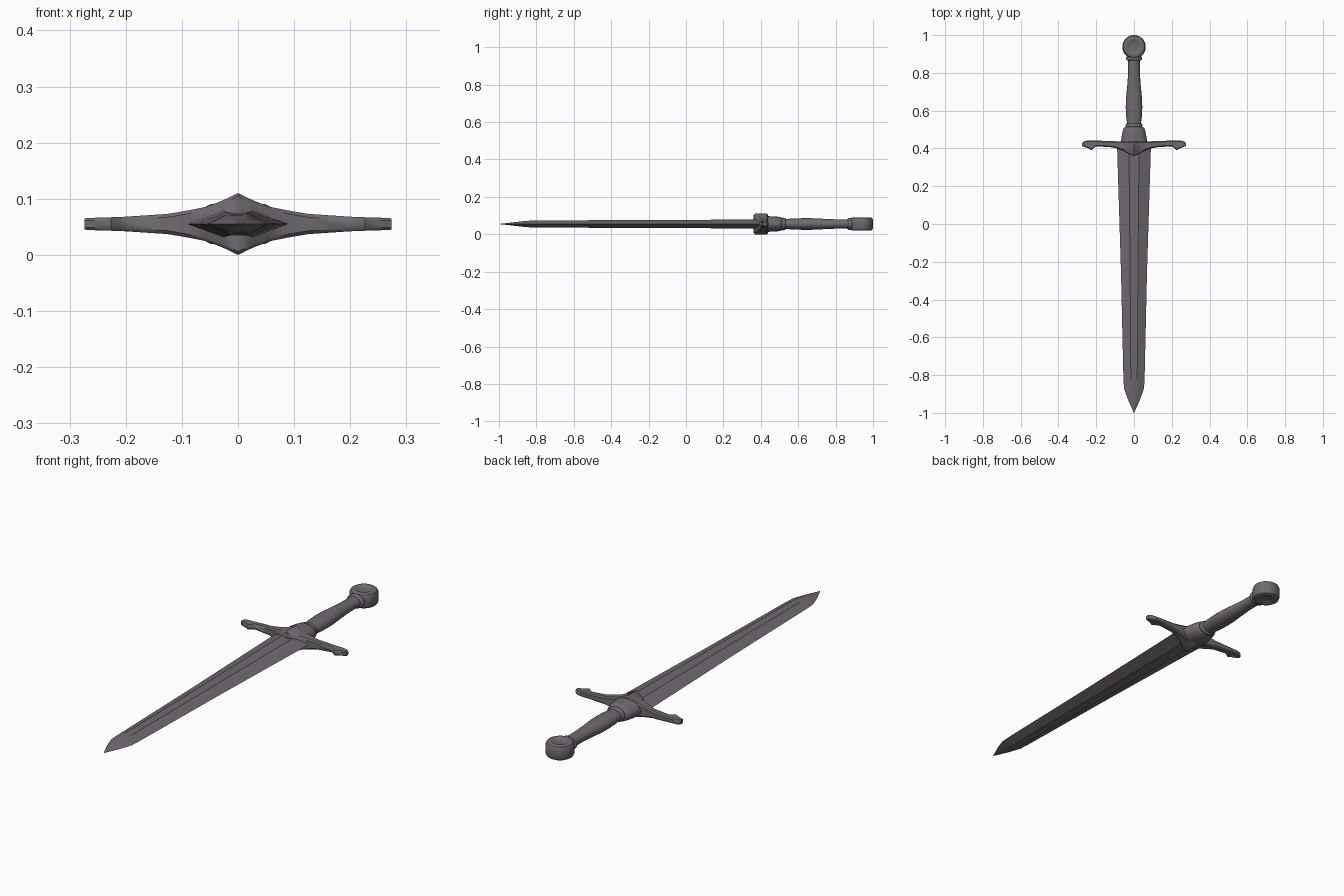
import bpy, bmesh, math

cube = bpy.data.objects.get("Cube")
if cube:
    bpy.data.objects.remove(cube, do_unlink=True)

MID = 0.055  # height of the sword's middle plane

steel = bpy.data.materials.new("grey_steel")
steel.use_nodes = True
colour = (0.165, 0.143, 0.165, 1)
steel.diffuse_color = colour
steel.node_tree.nodes["Principled BSDF"].inputs["Base Color"].default_value = colour


def loft(name, rings, angle):
    """Skin a row of closed rings, cap both ends and shade by angle."""
    bm = bmesh.new()
    rows = [[bm.verts.new((x, y, z + MID)) for x, y, z in ring] for ring in rings]
    n = len(rows[0])
    for a, b in zip(rows, rows[1:]):
        for i in range(n):
            j = (i + 1) % n
            bm.faces.new((a[i], a[j], b[j], b[i]))
    bm.faces.new(rows[0])
    bm.faces.new(rows[-1])
    bmesh.ops.remove_doubles(bm, verts=bm.verts, dist=0.00005)
    bmesh.ops.recalc_face_normals(bm, faces=bm.faces)
    mesh = bpy.data.meshes.new(name)
    bm.to_mesh(mesh)
    bm.free()
    mesh.materials.append(steel)
    obj = bpy.data.objects.new(name, mesh)
    bpy.context.collection.objects.link(obj)
    bpy.ops.object.select_all(action='DESELECT')
    obj.select_set(True)
    bpy.context.view_layer.objects.active = obj
    bpy.ops.object.shade_smooth_by_angle(angle=math.radians(angle))
    return obj


def ellipse_y(y, rx, rz, n=24):
    return [(rx * math.cos(t), y, rz * math.sin(t))
            for t in (2 * math.pi * i / n for i in range(n))]


# Blade: diamond section with a shallow groove, narrowing to the point
def blade_ring(y, w, h, groove):
    half = [(w, 0), (w * 0.3, h), (w * 0.16, h * groove),
            (-w * 0.16, h * groove), (-w * 0.3, h)]
    lower = [(-x, -z) for x, z in half]
    return [(x, y, z) for x, z in half + lower]


blade = [(0.42, 0.09, 0.024, 0.86), (-0.25, 0.069, 0.021, 0.88),
         (-0.82, 0.056, 0.019, 0.96), (-0.87, 0.053, 0.015, 1),
         (-0.93, 0.032, 0.008, 1), (-1.0, 0.0003, 0.0003, 1)]
loft("blade", [blade_ring(*s) for s in blade], 8)


# Crossguard: chamfered box section swept along x, tall in the middle
def guard_ring(x, front, back, h):
    c = min(0.006, h * 0.4)
    return [(x, front + c, -h), (x, back - c, -h), (x, back, -h + c), (x, back, h - c),
            (x, back - c, h), (x, front + c, h), (x, front, h - c), (x, front, -h + c)]


# half-span stations: x, front y, back y, half height
arm = [(0, 0.362, 0.438, 0.055), (0.025, 0.37, 0.438, 0.043), (0.055, 0.388, 0.438, 0.031),
       (0.09, 0.4, 0.438, 0.024), (0.125, 0.407, 0.439, 0.018), (0.2, 0.411, 0.442, 0.013),
       (0.213, 0.402, 0.442, 0.0125), (0.226, 0.391, 0.442, 0.012),
       (0.24, 0.4, 0.442, 0.0115), (0.26, 0.407, 0.44, 0.011), (0.274, 0.412, 0.43, 0.01)]
stations = [(-x, f, b, h) for x, f, b, h in reversed(arm[1:])] + arm
loft("crossguard", [guard_ring(*s) for s in stations], 40)

# Collar between guard and grip
collar = [(0.43, 0.071, 0.042), (0.46, 0.066, 0.041), (0.49, 0.06, 0.039),
          (0.508, 0.054, 0.036), (0.514, 0.045, 0.032)]
loft("collar", [ellipse_y(*s) for s in collar], 45)

# Waisted grip
grip = [(0.51, 0.037, 0.028), (0.535, 0.037, 0.027), (0.57, 0.042, 0.029),
        (0.62, 0.044, 0.031), (0.67, 0.042, 0.031), (0.73, 0.036, 0.028),
        (0.8, 0.031, 0.025), (0.85, 0.031, 0.025), (0.9, 0.034, 0.027)]
loft("grip", [ellipse_y(*s) for s in grip], 45)

# Rounded rings at both ends of the grip
for name, y, rx, rz in (("lower_grip_ring", 0.522, 0.045, 0.034),
                        ("upper_grip_ring", 0.877, 0.043, 0.032)):
    profile = [(-0.011, 0.85), (-0.007, 0.96), (0, 1), (0.007, 0.96), (0.011, 0.85)]
    loft(name, [ellipse_y(y + d, rx * s, rz * s) for d, s in profile], 50)

# Disc pommel with dished faces
rim = [(0.012, 0.027), (0.028, 0.029), (0.038, 0.035), (0.048, 0.036),
       (0.057, 0.031), (0.062, 0.02)]
outline = rim + [(r, -z) for r, z in reversed(rim)]
loft("pommel", [[(x, y + 0.938, z) for x, y, _ in
                 ((r * math.cos(t), r * math.sin(t), 0)
                  for t in (2 * math.pi * i / 32 for i in range(32)))]
                for r, z in outline], 35)
